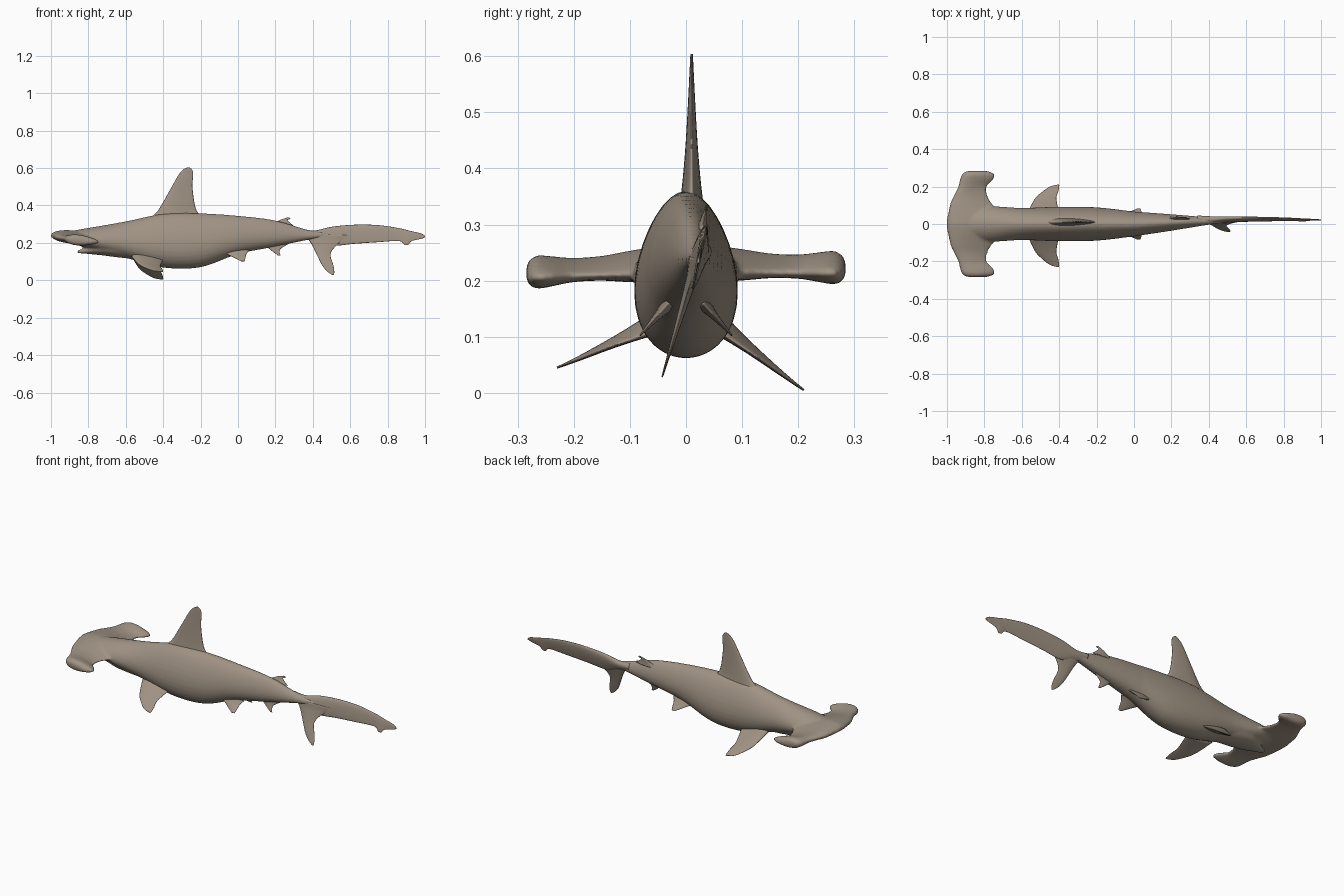
import bpy, bmesh, math
from mathutils import Vector

cube = bpy.data.objects.get("Cube")
if cube:
    bpy.data.objects.remove(cube, do_unlink=True)

skin = bpy.data.materials.new("grey brown skin")
skin.use_nodes = True
skin.diffuse_color = (0.35, 0.29, 0.23, 1)
shader = skin.node_tree.nodes["Principled BSDF"]
shader.inputs["Base Color"].default_value = skin.diffuse_color
shader.inputs["Roughness"].default_value = 0.7


def smooth_rows(rows, steps=6):
    """Pass a smooth curve through rows of numbers."""
    last = len(rows) - 1
    result = []
    for i in range(last):
        before, start, end, after = (rows[max(0, min(last, i + k))] for k in (-1, 0, 1, 2))
        for step in range(steps):
            t = step / steps
            row = []
            for a, b, c, d in zip(before, start, end, after):
                slope_in, slope_out = (c - a) / 2, (d - b) / 2
                ease = t * t * (3 - 2 * t)
                row.append(b + (c - b) * ease + slope_in * t * (1 - t) ** 2
                           - slope_out * t * t * (1 - t))
            result.append(row)
    return result + [list(rows[last])]


def loft(bm, rings):
    """Skin a list of point rings and cap both ends."""
    loops = [[bm.verts.new(point) for point in ring] for ring in rings]
    for near, far in zip(loops, loops[1:]):
        for k in range(len(near)):
            bm.faces.new((near[k - 1], near[k], far[k], far[k - 1]))
    bm.faces.new(loops[0])
    bm.faces.new(loops[-1])


def add_object(bm, name):
    bmesh.ops.recalc_face_normals(bm, faces=bm.faces)
    mesh = bpy.data.meshes.new(name)
    bm.to_mesh(mesh)
    bm.free()
    mesh.materials.append(skin)
    mesh.shade_smooth()
    obj = bpy.data.objects.new(name, mesh)
    bpy.context.collection.objects.link(obj)
    return obj


def blade(bm, sections, sides=24):
    """Streamlined sections given as leading point, trailing point, half thickness."""
    first, last = sections[0], sections[-1]
    span = last[0] + last[1] - first[0] - first[1]
    rings = []
    for lead, trail, thick in sections:
        across = (trail - lead).cross(span).normalized() * thick
        ring = []
        for k in range(sides):
            angle = math.tau * k / sides
            chord = (1 - math.cos(angle)) / 2
            taper = 1.3 - 0.7 * chord
            ring.append(lead.lerp(trail, chord) + across * math.sin(angle) * taper)
        rings.append(ring)
    loft(bm, rings)


def trunk(bm, start, step, rows, pear, sides=32):
    """Evenly spaced sections given as top, bottom, half width."""
    rings = []
    for i, (top, bottom, width) in enumerate(smooth_rows(rows)):
        x = start + step * i / 6
        ring = []
        for k in range(sides):
            angle = math.tau * k / sides
            rise = math.sin(angle)
            y = width * math.cos(angle) * (1 - pear * rise) + max(0, x) / 25
            ring.append((x, y, (top + bottom + (top - bottom) * rise) / 2))
        rings.append(ring)
    loft(bm, rings)


def fin(name, thick, place, rows):
    """Rows hold front edge, back edge and span position; place maps them to space."""
    bm = bmesh.new()
    smooth = smooth_rows(rows)
    root, tip = smooth[0][-1], smooth[-1][-1]
    sections = []
    for front, back, v in smooth:
        left_over = (tip - v) / (tip - root)
        sections.append((Vector(place(front, v)), Vector(place(back, v)),
                         thick * (0.1 + 0.6 * left_over + 0.3 * left_over ** 4)))
    blade(bm, sections)
    add_object(bm, name)


# Trunk, from the snout to the tail root
bm = bmesh.new()
trunk(bm, -1, 0.2, [
    (0.25, 0.23, 0.04), (0.28, 0.17, 0.09), (0.315, 0.12, 0.084),
    (0.355, 0.068, 0.09), (0.358, 0.07, 0.087), (0.345, 0.14, 0.065),
    (0.32, 0.18, 0.043), (0.265, 0.22, 0.02), (0.25, 0.24, 0.004)], 0.22)

# Lower jaw
trunk(bm, -0.86, 0.12, [
    (0.16, 0.145, 0.015), (0.2, 0.135, 0.066), (0.22, 0.12, 0.072), (0.2, 0.11, 0.05)], 0)

# Hammer head: span, front edge, back edge, half thickness, mirrored
half = [(0, -1, -0.66, 0.035), (0.1, -0.985, -0.75, 0.026), (0.15, -0.965, -0.78, 0.02),
        (0.2, -0.94, -0.785, 0.02), (0.24, -0.93, -0.75, 0.026), (0.265, -0.92, -0.745, 0.029),
        (0.28, -0.9, -0.77, 0.02), (0.285, -0.86, -0.8, 0.005)]
rows = [(-y, *rest) for y, *rest in half[:0:-1]] + half
sections = []
for y, front, back, thick in smooth_rows(rows):
    lift = 0.03 * min(0, y)
    sections.append((Vector((front, y, 0.242 - abs(y) / 20 + lift)),
                     Vector((back, y, 0.213 + lift)), thick))
blade(bm, sections)

# Fuse the overlapping volumes into one skin
body = add_object(bm, "body")
fuse = body.modifiers.new("fuse", 'REMESH')
fuse.mode = 'VOXEL'
fuse.voxel_size = 0.007
fuse.use_smooth_shade = True
relax = body.modifiers.new("relax", 'SMOOTH')
relax.factor = 0.5
relax.iterations = 4


# Upright fins stand near the middle plane
def upright(x, z):
    return x, 0.01, z


def leaning(x, z):
    return x, 0.3 * (z - 0.17) if z < 0.2 else 0.01 + 0.2 * (z - 0.2), z


fin("dorsal_fin", 0.022, upright, [
    (-0.48, -0.16, 0.33), (-0.43, -0.22, 0.37), (-0.36, -0.243, 0.49),
    (-0.32, -0.24, 0.56), (-0.295, -0.245, 0.59), (-0.27, -0.26, 0.604)])
fin("second_dorsal_fin", 0.012, leaning, [
    (0.16, 0.3, 0.29), (0.22, 0.265, 0.32), (0.24, 0.28, 0.328), (0.265, 0.275, 0.336)])
fin("anal_fin", 0.012, leaning, [
    (0.12, 0.28, 0.2), (0.165, 0.23, 0.17), (0.19, 0.223, 0.15), (0.215, 0.228, 0.132)])

# Paired fins; the left pectoral hangs lower than the right
for name, side, reach, drop in (("left", 1, 0.15, 0.11), ("right", -1, 0.17, 0.07)):
    def pectoral(x, v):
        return x, side * (0.06 + v * reach), 0.115 - v * drop - (x + 0.45) * (1 - v) / 8

    def pelvic(x, z):
        return x, side * (0.03 + 0.9 * (0.16 - z)), z

    fin(name + "_pectoral_fin", 0.018, pectoral, [
        (-0.57, -0.4, 0), (-0.53, -0.415, 0.5), (-0.49, -0.405, 0.75),
        (-0.45, -0.4, 0.93), (-0.41, -0.4, 1)])
    fin(name + "_pelvic_fin", 0.014, pelvic, [
        (-0.1, 0.06, 0.16), (-0.06, 0.045, 0.14), (-0.02, 0.04, 0.12), (0.015, 0.035, 0.102)])


# Tail: a long notched upper lobe swept backwards, and a short lower lobe
def swept(z, x):
    return x, 0.025 + 0.2 * (z - 0.25), z


fin("upper_tail_lobe", 0.02, swept, [
    (0.27, 0.22, 0.34), (0.266, 0.21, 0.41), (0.286, 0.185, 0.5), (0.297, 0.195, 0.62),
    (0.295, 0.204, 0.75), (0.279, 0.21, 0.86), (0.272, 0.19, 0.89), (0.267, 0.19, 0.91),
    (0.262, 0.21, 0.93), (0.25, 0.222, 0.98), (0.237, 0.23, 1)])
fin("lower_tail_lobe", 0.014, leaning, [
    (0.36, 0.6, 0.24), (0.395, 0.53, 0.19), (0.42, 0.495, 0.14),
    (0.45, 0.51, 0.08), (0.48, 0.515, 0.045), (0.505, 0.512, 0.028)])
